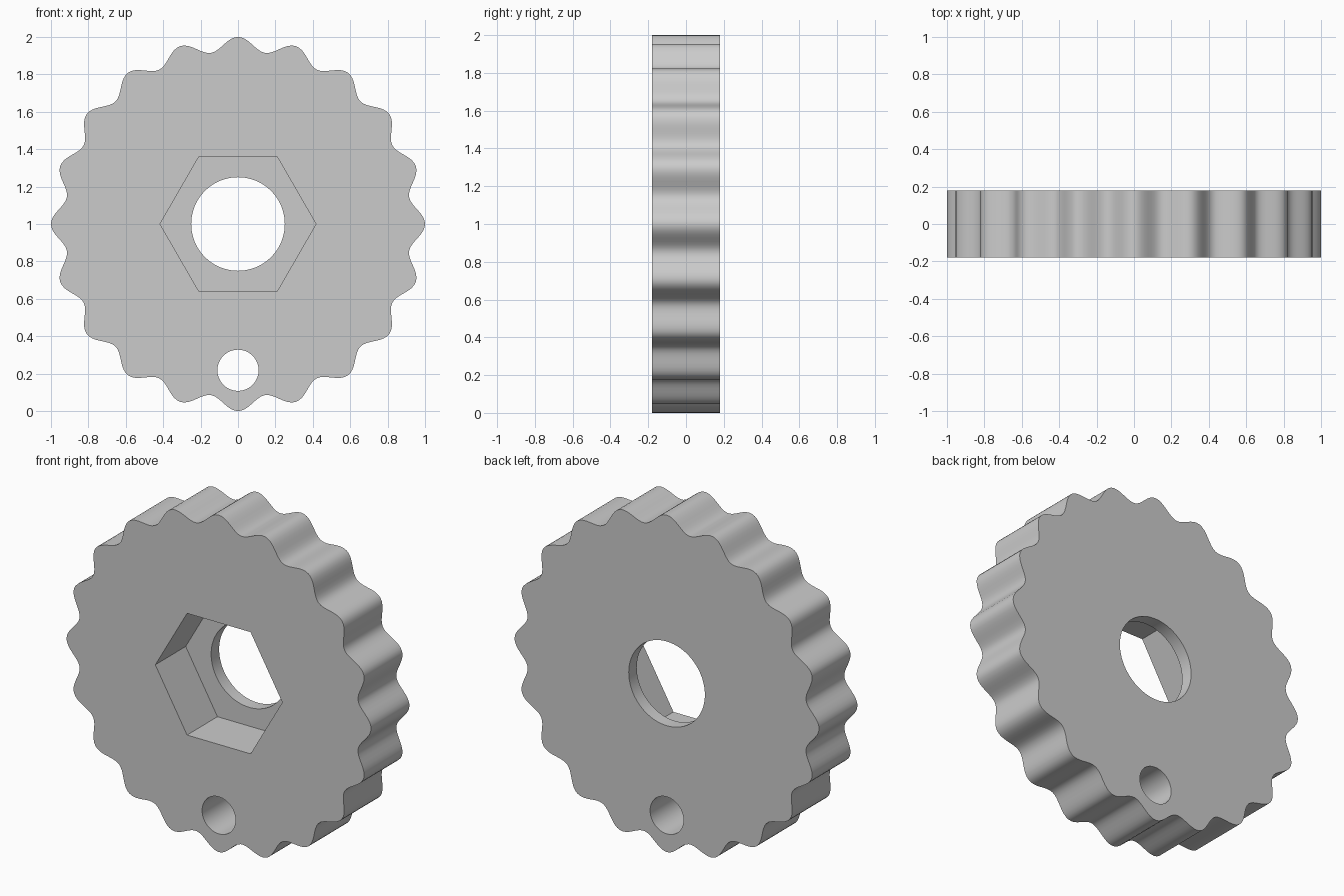
import bpy, bmesh
from math import cos, sin, pi, tau, radians

if "Cube" in bpy.data.objects:
    bpy.data.objects.remove(bpy.data.objects["Cube"], do_unlink=True)

HALF = 0.18      # half the thickness
MID = 1.0        # height of the wheel centre
TEETH = 20
STEPS = 16       # outline points per tooth


def prism(name, outline, y0, y1):
    """Extrude an (x, z) outline along y."""
    bm = bmesh.new()
    face = bm.faces.new([bm.verts.new((x, y0, z)) for x, z in outline])
    ext = bmesh.ops.extrude_face_region(bm, geom=[face])
    verts = [g for g in ext["geom"] if isinstance(g, bmesh.types.BMVert)]
    bmesh.ops.translate(bm, verts=verts, vec=(0, y1 - y0, 0))
    bmesh.ops.recalc_face_normals(bm, faces=bm.faces)
    mesh = bpy.data.meshes.new(name)
    bm.to_mesh(mesh)
    bm.free()
    obj = bpy.data.objects.new(name, mesh)
    bpy.context.collection.objects.link(obj)
    return obj


def ring(radius, count, z=MID):
    return [(radius * cos(tau * i / count), z + radius * sin(tau * i / count))
            for i in range(count)]


# Scalloped wheel body
outline = []
for i in range(TEETH * STEPS):
    a = tau * i / (TEETH * STEPS)
    r = 0.963 + 0.037 * cos(TEETH * a)
    outline.append((r * cos(a), MID + r * sin(a)))
knob = prism("scalloped_knob", outline, -HALF, HALF)

grey = bpy.data.materials.new("light grey")
grey.use_nodes = True
colour = (0.6, 0.6, 0.6, 1)
grey.diffuse_color = colour
grey.node_tree.nodes["Principled BSDF"].inputs["Base Color"].default_value = colour
knob.data.materials.append(grey)

# Hexagonal front pocket, central bore and small lower hole
cutters = [
    prism("hex_pocket_cutter", ring(0.417, 6), -HALF - 0.1, 0.105),
    prism("bore_cutter", ring(0.25, 96), -HALF - 0.2, HALF + 0.2),
    prism("small_hole_cutter", ring(0.11, 64, 0.218), -HALF - 0.2, HALF + 0.2),
]
bpy.context.view_layer.objects.active = knob
for cutter in cutters:
    cutter.hide_render = True
    mod = knob.modifiers.new(cutter.name, "BOOLEAN")
    mod.operation = "DIFFERENCE"
    mod.solver = "EXACT"
    mod.object = cutter
    bpy.ops.object.modifier_apply(modifier=mod.name)
    bpy.data.objects.remove(cutter, do_unlink=True)

# Smooth rim and bores with crisp edges
bpy.ops.object.select_all(action="DESELECT")
knob.select_set(True)
bpy.ops.object.shade_smooth_by_angle(angle=radians(30))
